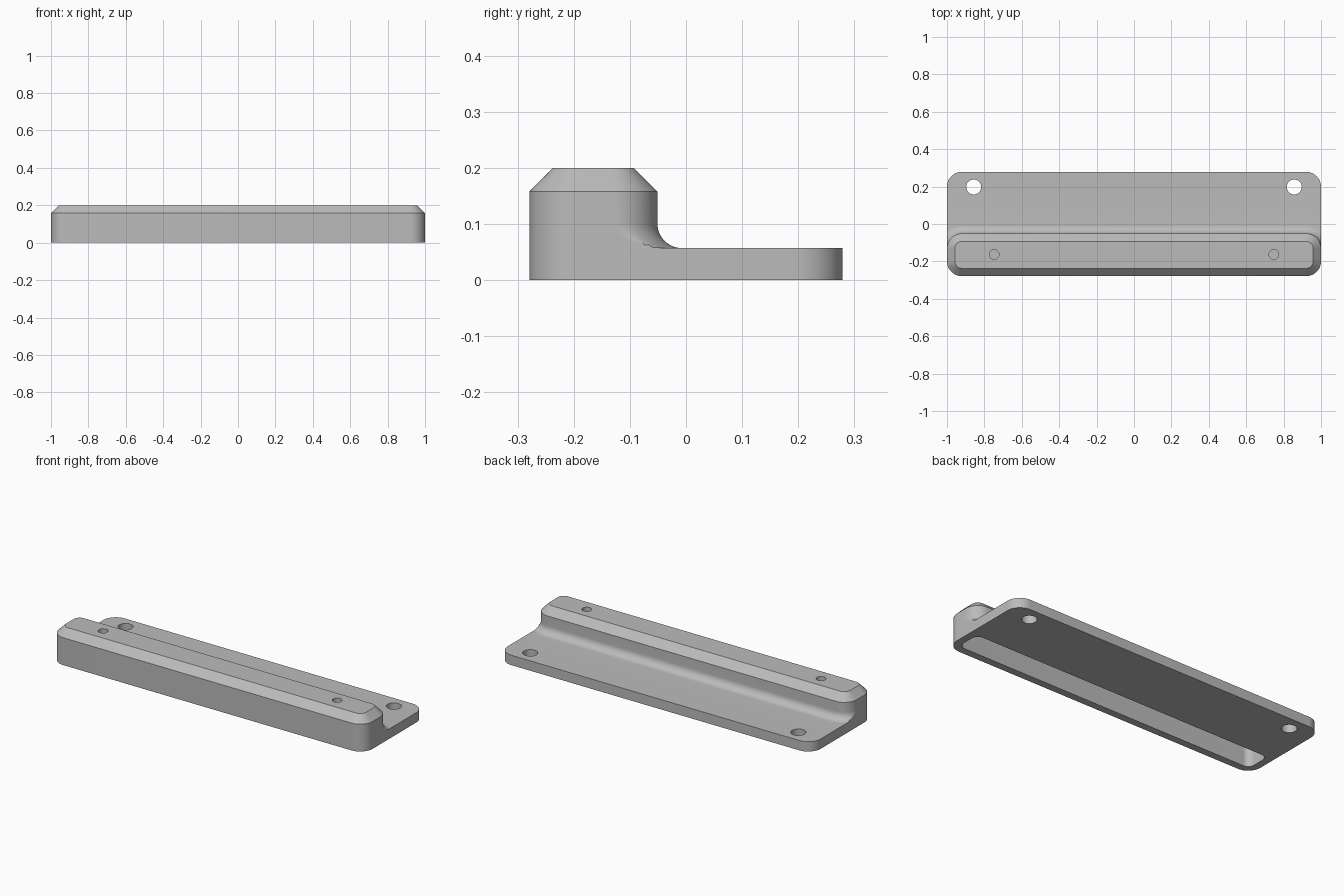
import bpy, bmesh, math

if "Cube" in bpy.data.objects:
    bpy.data.objects.remove(bpy.data.objects["Cube"])

X, Y = 1.0, 0.279            # half length, half depth
PLATE, SHOULDER, TOP = 0.057, 0.158, 0.2
RAIL_BACK, CORNER, CHAMFER, FILLET = -0.051, 0.08, 0.042, 0.044
SEG = 16

grey = bpy.data.materials.new("plain grey")
grey.use_nodes = True
colour = (0.5, 0.5, 0.5, 1)
grey.diffuse_color = colour
grey.node_tree.nodes["Principled BSDF"].inputs["Base Color"].default_value = colour


def outline(hx, y0, y1, r, flare=0.0):
    """Rounded rectangle; flare swells its back corners, held inside the plate width."""
    pts = []
    corners = ((hx, y1, 0), (-hx, y1, 1), (-hx, y0, 2), (hx, y0, 3))
    for cx, cy, quarter in corners:
        ox = cx - math.copysign(r, cx)
        oy = cy - r if quarter < 2 else cy + r
        rad = r + flare if quarter < 2 else r
        for i in range(SEG + 1):
            a = (quarter + i / SEG) * math.pi / 2
            x = ox + rad * math.cos(a)
            pts.append((max(-X, min(X, x)), oy + rad * math.sin(a)))
    return pts


def loft(name, layers):
    """Solid through a stack of (outline, z) layers."""
    bm = bmesh.new()
    rings = [[bm.verts.new((x, y, z)) for x, y in pts] for pts, z in layers]
    n = len(rings[0])
    for a, b in zip(rings, rings[1:]):
        for i in range(n):
            j = (i + 1) % n
            bm.faces.new((a[i], a[j], b[j], b[i]))
    bm.faces.new(rings[0][::-1])
    bm.faces.new(rings[-1])
    bmesh.ops.recalc_face_normals(bm, faces=bm.faces)
    mesh = bpy.data.meshes.new(name)
    bm.to_mesh(mesh)
    bm.free()
    mesh.materials.append(grey)
    ob = bpy.data.objects.new(name, mesh)
    bpy.context.collection.objects.link(ob)
    return ob


def combine(target, tool, operation):
    """Apply a boolean and discard the tool."""
    mod = target.modifiers.new(operation.lower(), "BOOLEAN")
    mod.operation, mod.object, mod.solver = operation, tool, "EXACT"
    bpy.context.view_layer.objects.active = target
    bpy.ops.object.modifier_apply(modifier=mod.name)
    bpy.data.objects.remove(tool)


def circle(cx, cy, r, n=40):
    return [(cx + r * math.cos(math.tau * i / n), cy + r * math.sin(math.tau * i / n))
            for i in range(n)]


# Flat mounting plate
body = loft("mounting_bracket", [(outline(X, -Y, Y, CORNER), z) for z in (0, PLATE)])

# Raised rail: concave fillet at its foot, chamfered top
layers = []
for i in range(13):
    a = i / 12 * math.pi / 2
    flare = FILLET * (1 - math.sin(a))
    layers.append((outline(X, -Y, RAIL_BACK, CORNER, flare),
                   PLATE + FILLET * (1 - math.cos(a))))
layers.append((outline(X, -Y, RAIL_BACK, CORNER), SHOULDER))
inner = outline(X - CHAMFER, -Y + CHAMFER, RAIL_BACK - CHAMFER, CORNER - CHAMFER)
layers.append((inner, TOP))
combine(body, loft("rail", layers), "UNION")

# Long pocket open underneath
combine(body, loft("pocket", [(inner, -0.05), (inner, SHOULDER)]), "DIFFERENCE")

# Through holes in the plate and blind holes in the rail top
for side in (-1, 1):
    for x, y, r, z0, z1 in ((0.857, 0.198, 0.04, -0.05, 0.15),
                            (0.748, -0.163, 0.026, 0.172, 0.25)):
        ring = circle(side * x, y, r)
        combine(body, loft("hole", [(ring, z0), (ring, z1)]), "DIFFERENCE")

bpy.ops.object.select_all(action="DESELECT")
body.select_set(True)
bpy.context.view_layer.objects.active = body
bpy.ops.object.shade_smooth_by_angle(angle=math.radians(25))
